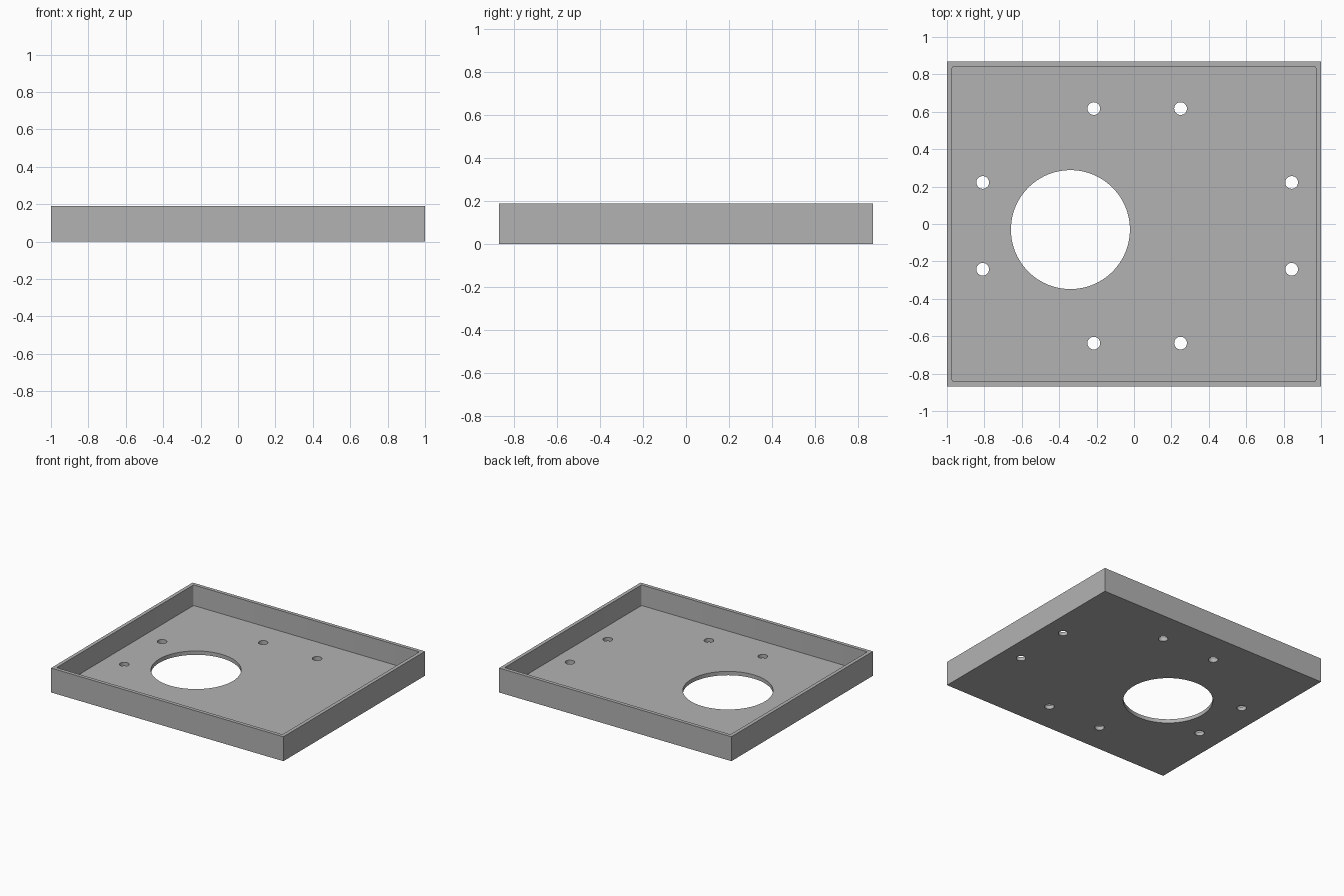
import bpy
import bmesh

cube = bpy.data.objects.get("Cube")
if cube:
    bpy.data.objects.remove(cube, do_unlink=True)

HALF_X, HALF_Y, HEIGHT = 1.0, 0.87, 0.19
WALL, FLOOR = 0.028, 0.03

grey = bpy.data.materials.new("mid grey")
grey.use_nodes = True
grey.diffuse_color = (0.45, 0.45, 0.45, 1)
grey.node_tree.nodes["Principled BSDF"].inputs["Base Color"].default_value = (0.45, 0.45, 0.45, 1)


def add_object(name, bm):
    mesh = bpy.data.meshes.new(name)
    bm.to_mesh(mesh)
    bm.free()
    mesh.materials.append(grey)
    obj = bpy.data.objects.new(name, mesh)
    bpy.context.collection.objects.link(obj)
    return obj


def box(name, half_x, half_y, bottom, top, radius=0):
    bm = bmesh.new()
    bmesh.ops.create_cube(bm, size=2)
    for v in bm.verts:
        v.co.x *= half_x
        v.co.y *= half_y
        v.co.z = top if v.co.z > 0 else bottom
    if radius:
        upright = [e for e in bm.edges if abs(e.verts[0].co.z - e.verts[1].co.z) > 0.01]
        bmesh.ops.bevel(bm, geom=upright, offset=radius, segments=4,
                        profile=0.5, affect='EDGES')
    return add_object(name, bm)


def drill(name, x, y, radius, sides):
    bm = bmesh.new()
    bmesh.ops.create_cone(bm, cap_ends=True, segments=sides, radius1=radius,
                          radius2=radius, depth=0.3)
    bmesh.ops.translate(bm, verts=bm.verts, vec=(x, y, 0))
    return add_object(name, bm)


# Outer tray block, hollow and holes
tray = box("tray", HALF_X, HALF_Y, 0, HEIGHT)
cutters = [box("tray_hollow", HALF_X - WALL, HALF_Y - WALL, FLOOR, HEIGHT + 0.1, 0.01),
           drill("large_opening", -0.34, -0.03, 0.318, 96)]

# Pairs of screw holes along all four sides
cx, cy, gap = 0.017, -0.01, 0.232
for side in (-1, 1):
    for end in (-1, 1):
        cutters.append(drill("side_hole", cx + side * 0.826, cy + end * gap, 0.034, 32))
        cutters.append(drill("end_hole", cx + end * gap, cy + side * 0.627, 0.034, 32))

for cutter in cutters:
    cutter.hide_render = True
    mod = tray.modifiers.new(cutter.name, 'BOOLEAN')
    mod.operation = 'DIFFERENCE'
    mod.solver = 'EXACT'
    mod.object = cutter

# Bake the cuts and discard the cutters
bpy.context.view_layer.update()
evaluated = tray.evaluated_get(bpy.context.evaluated_depsgraph_get())
cut_mesh = bpy.data.meshes.new_from_object(evaluated)
tray.modifiers.clear()
tray.data = cut_mesh
for cutter in cutters:
    bpy.data.objects.remove(cutter, do_unlink=True)

# Smooth hole walls with crisp edges
bpy.ops.object.select_all(action='DESELECT')
tray.select_set(True)
bpy.context.view_layer.objects.active = tray
bpy.ops.object.shade_smooth_by_angle(angle=0.5)
